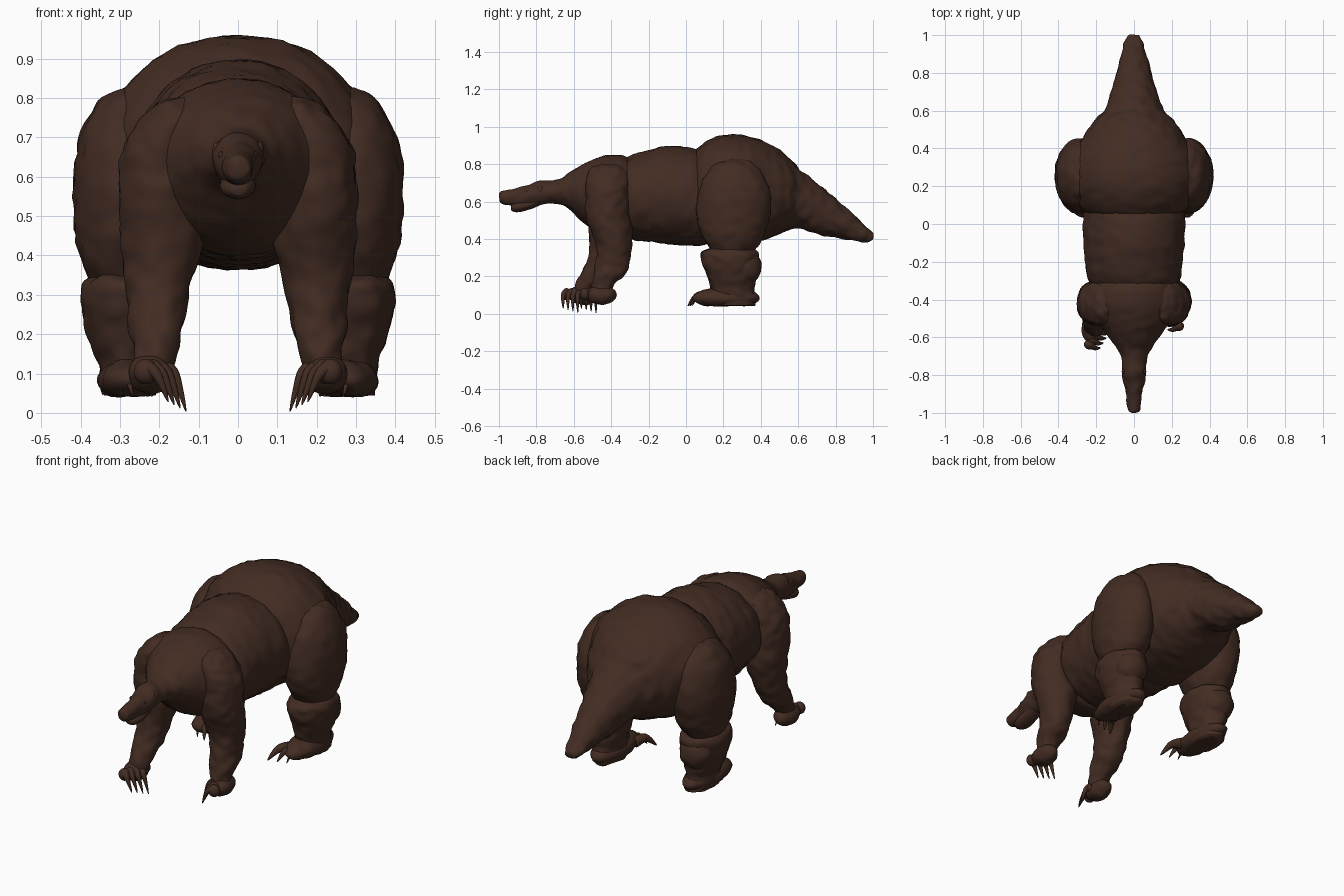
import bpy, bmesh, math
from mathutils import Vector, noise

if "Cube" in bpy.data.objects:
    bpy.data.objects.remove(bpy.data.objects["Cube"])

brown = bpy.data.materials.new("dark brown fur")
brown.use_nodes = True
COLOUR = (0.055, 0.025, 0.016, 1)
brown.diffuse_color = COLOUR
bsdf = brown.node_tree.nodes["Principled BSDF"]
bsdf.inputs["Base Color"].default_value = COLOUR
bsdf.inputs["Roughness"].default_value = 0.9


def finish(name, bm, lump=0.0):
    """Add lumpy fur relief, smooth the faces and link the part."""
    bmesh.ops.recalc_face_normals(bm, faces=bm.faces)
    bm.normal_update()
    shifts = [(v, v.normal * lump * noise.noise(v.co * 22)) for v in bm.verts]
    for v, shift in shifts:
        v.co += shift
    for f in bm.faces:
        f.smooth = True
    mesh = bpy.data.meshes.new(name)
    bm.to_mesh(mesh)
    bm.free()
    mesh.materials.append(brown)
    obj = bpy.data.objects.new(name, mesh)
    bpy.context.collection.objects.link(obj)


def spline(rows, steps):
    """Catmull-Rom interpolation through rows of numbers."""
    rows = [Vector(r) for r in rows]
    pts = [rows[0]] + rows + [rows[-1]]
    out = []
    for a, b, c, d in zip(pts, pts[1:], pts[2:], pts[3:]):
        for s in range(steps):
            t = s / steps
            out.append(0.5 * (2 * b + (c - a) * t + (2 * a - 5 * b + 4 * c - d) * t ** 2
                              + (3 * b - a - 3 * c + d) * t ** 3))
    return out + [rows[-1]]


def skin(name, rings, lump):
    """Bridge rings of points and cap both ends."""
    bm = bmesh.new()
    loops = [[bm.verts.new(p) for p in ring] for ring in rings]
    for lo, hi in zip(loops, loops[1:]):
        for i in range(len(lo)):
            bm.faces.new((lo[i - 1], lo[i], hi[i], hi[i - 1]))
    bm.faces.new(loops[0])
    bm.faces.new(loops[-1])
    finish(name, bm, lump)


def circle(n):
    return [(math.cos(math.tau * i / n), math.sin(math.tau * i / n)) for i in range(n)]


def trunk(name, rows, lump=0.009):
    """Loft along y; rows hold y, top, bottom, half width."""
    rings = [[(w * c, y, (top + bot) / 2 + (top - bot) / 2 * s) for c, s in circle(56)]
             for y, top, bot, w in spline(rows, 6)]
    skin(name, rings, lump)


def limb(name, rows, side, stride=0.0, lump=0.009):
    """Loft along z; rows hold z, x, y, x radius, y radius."""
    rings = []
    for z, x, y, rx, ry in spline(rows, 6):
        y -= stride * max(0, 0.5 - z)
        rings.append([(side * (x + rx * c), y + ry * s, z) for c, s in circle(40)])
    skin(name, rings, lump)


def blob(name, centre, radii, floor=0.0, lump=0.006):
    """Ellipsoid, flattened where it meets a floor height."""
    bm = bmesh.new()
    bmesh.ops.create_uvsphere(bm, u_segments=32, v_segments=20, radius=1)
    for v in bm.verts:
        v.co = Vector(centre) + Vector(a * b for a, b in zip(v.co, radii))
        v.co.z = max(v.co.z, floor)
    finish(name, bm, lump)


def claw(name, base, mid, tip, radius):
    """Tapered hook through three points."""
    path = spline([base, mid, tip], 6)
    rings = []
    for i, p in enumerate(path):
        ahead = path[min(i + 1, len(path) - 1)] - path[max(i - 1, 0)]
        turn = ahead.to_track_quat('Z', 'Y')
        r = radius * (1 - 0.93 * (i / (len(path) - 1)) ** 1.5)
        rings.append([p + turn @ Vector((r * c, r * s, 0)) for c, s in circle(10)])
    skin(name, rings, 0)


# Body: rump with tail, barrel, and shoulders running into neck and head
trunk("rump_and_tail", [
    (.03, .85, .43, .2), (.08, .9, .38, .29), (.16, .945, .365, .33), (.25, .96, .37, .345),
    (.35, .945, .38, .33), (.43, .915, .4, .285), (.5, .875, .425, .245), (.555, .83, .45, .205),
    (.61, .77, .455, .152), (.7, .7, .425, .122), (.8, .615, .408, .092), (.9, .525, .39, .065),
    (.97, .46, .382, .046), (1, .43, .395, .025)])
trunk("barrel", [
    (-.35, .8, .45, .18), (-.3, .845, .4, .24), (-.2, .875, .385, .258), (-.1, .895, .375, .265),
    (0, .89, .365, .27), (.08, .87, .365, .265), (.15, .84, .38, .24)])
trunk("shoulders_and_head", [
    (-.25, .78, .45, .18), (-.32, .84, .4, .235), (-.4, .85, .41, .245), (-.48, .83, .44, .22),
    (-.55, .8, .49, .17), (-.62, .755, .555, .12), (-.68, .72, .585, .08),
    (-.74, .71, .59, .064), (-.79, .71, .58, .065), (-.84, .69, .57, .055),
    (-.9, .675, .575, .042), (-.96, .66, .582, .037), (-.99, .652, .592, .03),
    (-1, .64, .605, .015)], lump=0.005)
trunk("lower_jaw", [(-.78, .64, .58, .04), (-.86, .61, .55, .045), (-.91, .6, .543, .037),
                    (-.935, .585, .553, .02)], lump=0.003)

for side, word in ((1, "left"), (-1, "right")):
    stride = 0.25 if side < 0 else 0.0
    reach = stride * 0.39

    # Face details
    blob(word + "_ear", (side * .055, -.78, .665), (.01, .016, .024), lump=0)
    blob(word + "_eye", (side * .042, -.855, .655), (.008, .01, .009), lump=0)
    blob(word + "_nostril_rim", (side * .012, -.988, .63), (.01, .01, .01), lump=0)

    # Foreleg and paw
    limb(word + "_foreleg", [
        (.8, .15, -.41, .025, .04), (.78, .155, -.415, .055, .085), (.74, .168, -.42, .085, .108),
        (.68, .19, -.42, .1, .116), (.62, .2, -.42, .1, .117), (.54, .2, -.42, .102, .115),
        (.45, .193, -.4, .107, .11), (.36, .2, -.385, .09, .094), (.28, .205, -.39, .076, .09),
        (.22, .208, -.405, .07, .088), (.16, .21, -.44, .056, .062),
        (.11, .215, -.455, .05, .05)], side, stride)
    blob(word + "_fore_paw", (side * .222, -.452 - reach, .1), (.056, .082, .052))
    for i in range(4):
        x, y, z = .19 + .015 * i, -.455 - reach - .026 * i, .105
        blob(f"{word}_finger_{i + 1}", (side * x, y - .008, z), (.03, .026, .032), lump=0)
        claw(f"{word}_fore_claw_{i + 1}", (side * x, y - .008, z + .014),
             (side * (x - .03), y - .026, z - .01),
             (side * (x - .058), y - .026, .004 + .008 * i), .019)

    # Hind leg and foot
    limb(word + "_thigh", [
        (.825, .265, .26, .03, .05), (.79, .272, .26, .082, .115), (.7, .284, .258, .12, .175),
        (.57, .285, .255, .135, .2), (.45, .285, .25, .128, .18), (.37, .287, .25, .105, .14),
        (.31, .29, .245, .07, .09)], side)
    limb(word + "_lower_hind_leg", [
        (.355, .285, .235, .07, .1), (.33, .285, .235, .108, .15), (.28, .286, .235, .114, .152),
        (.2, .285, .245, .096, .132), (.13, .281, .25, .077, .115), (.08, .278, .255, .073, .12),
        (.045, .278, .255, .068, .115)], side)
    blob(word + "_calf", (side * .29, .315, .25), (.09, .088, .095))
    blob(word + "_hind_foot", (side * .276, .215, .085), (.08, .18, .056), floor=.043)
    for i in range(3):
        x, y = .225 + .035 * i, .09 - .008 * i
        size = 1 - .25 * i
        claw(f"{word}_hind_claw_{i + 1}", (side * x, y + .03, .085),
             (side * (x - .025 * size), y - .03 * size, .092),
             (side * (x - .055 * size), y - .08 * size, .042), .03 * size)
